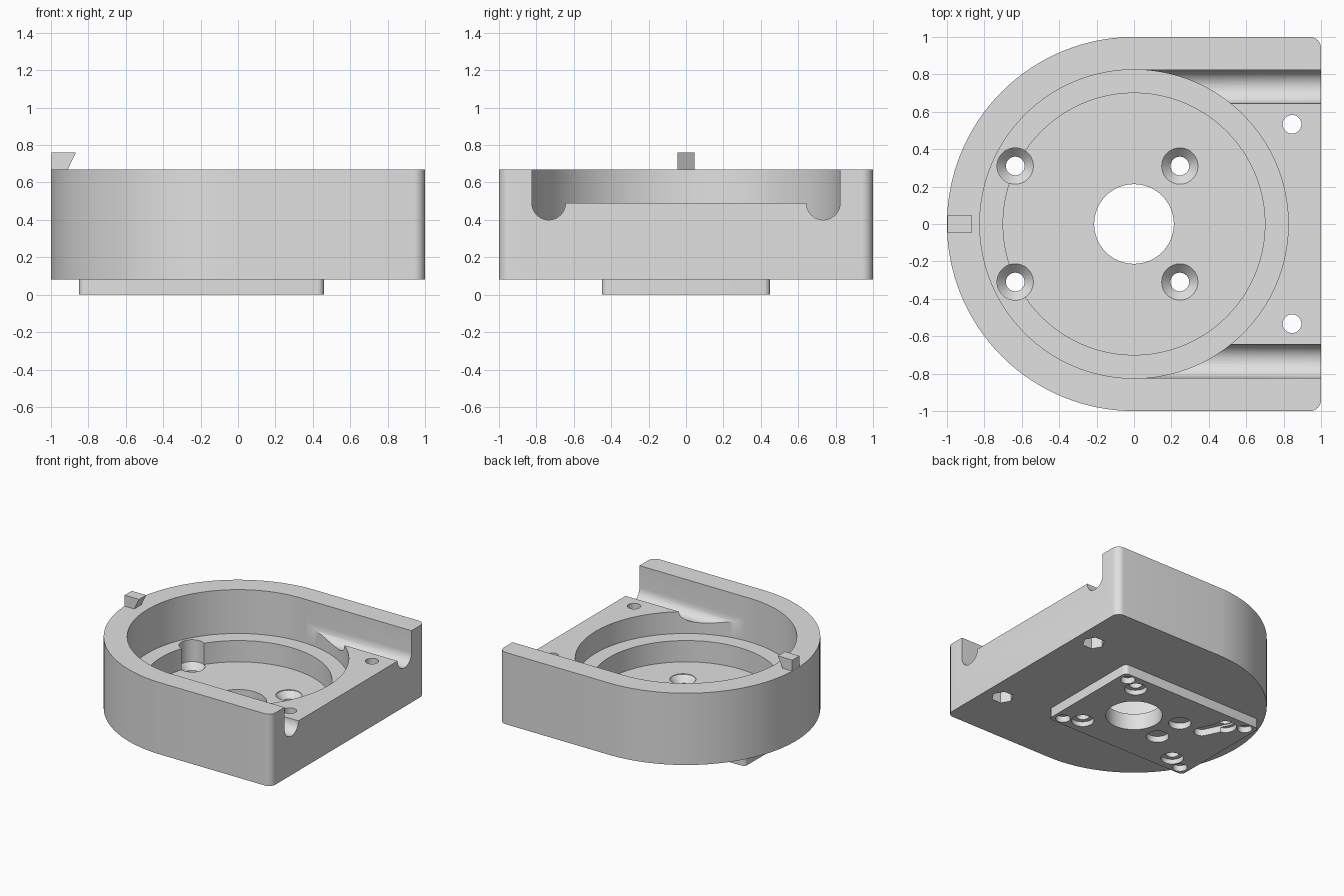
import bpy, bmesh
from math import sin, cos, pi, radians, atan2
from mathutils import Vector

cube = bpy.data.objects.get("Cube")
if cube:
    bpy.data.objects.remove(cube, do_unlink=True)

grey = bpy.data.materials.new("plain_grey")
grey.use_nodes = True
colour = (0.75, 0.75, 0.75, 1)
grey.diffuse_color = colour
grey.node_tree.nodes["Principled BSDF"].inputs["Base Color"].default_value = colour


def skin(name, rings):
    """Solid through a stack of equal rings, capped at both ends."""
    bm = bmesh.new()
    loops = [[bm.verts.new(p) for p in ring] for ring in rings]
    n = len(loops[0])
    for a, b in zip(loops, loops[1:]):
        for i in range(n):
            j = (i + 1) % n
            bm.faces.new((a[i], a[j], b[j], b[i]))
    bm.faces.new(loops[0][::-1])
    bm.faces.new(loops[-1])
    bmesh.ops.recalc_face_normals(bm, faces=bm.faces)
    mesh = bpy.data.meshes.new(name)
    bm.to_mesh(mesh)
    bm.free()
    obj = bpy.data.objects.new(name, mesh)
    bpy.context.scene.collection.objects.link(obj)
    return obj


def prism(name, outline, lo, hi, place=lambda u, v, h: (u, v, h)):
    return skin(name, [[place(u, v, h) for u, v in outline] for h in (lo, hi)])


def arc(cx, cy, r, start, end, steps):
    angles = [radians(start + (end - start) * i / steps) for i in range(steps + 1)]
    return [(cx + r * cos(t), cy + r * sin(t)) for t in angles]


def turned(name, x, y, profile, sides=48):
    """Round solid from (radius, height) pairs."""
    return skin(name, [[(x + r * cos(2 * pi * i / sides), y + r * sin(2 * pi * i / sides), z)
                        for i in range(sides)] for r, z in profile])


def hole(x, y, r, lo, hi, sides=48):
    return turned("hole_cutter", x, y, [(r, lo), (r, hi)], sides)


def combine(target, other, operation):
    mod = target.modifiers.new("combine", "BOOLEAN")
    mod.operation = operation
    mod.solver = "EXACT"
    mod.object = other
    bpy.context.view_layer.objects.active = target
    bpy.ops.object.modifier_apply(modifier=mod.name)
    bpy.data.objects.remove(other, do_unlink=True)


# D-shaped body with rounded square corners
R = 0.06
outline = (arc(0, 0, 1, 90, 270, 64)
           + arc(1 - R, R - 1, R, -90, 0, 8)
           + arc(1 - R, 1 - R, R, 0, 90, 8))
housing = prism("housing", outline, 0.08, 0.67)

# Mounting pad underneath
x0, x1, w, r = -0.85, 0.46, 0.45, 0.035
pad_outline = (arc(x1 - r, w - r, r, 0, 90, 6) + arc(x0 + r, w - r, r, 90, 180, 6)
               + arc(x0 + r, r - w, r, 180, 270, 6) + arc(x1 - r, r - w, r, 270, 360, 6))
combine(housing, prism("pad", pad_outline, 0, 0.1), "UNION")

cutters = []

# Stepped round cavity
cutters.append(hole(0, 0, 0.825, 0.31, 0.9, 128))
cutters.append(hole(0, 0, 0.70, 0.135, 0.5, 128))

# Open passage to the flat end, with a round-bottomed groove along each side
side, groove, floor = 0.824, 0.09, 0.49
passage = ([(-side, 0.9)]
           + arc(groove - side, floor, groove, 180, 360, 20)
           + arc(side - groove, floor, groove, 180, 360, 20)
           + [(side, 0.9)])
cutters.append(prism("passage", passage, 0.01, 1.2, lambda u, v, h: (h, u, v)))

# Central bore
cutters.append(hole(0, 0, 0.213, -0.1, 0.3, 64))

# Mirrored holes
for s in (-1, 1):
    # countersunk screw holes, recessed below
    for x in (-0.635, 0.245):
        cutters.append(turned("screw_cutter", x, s * 0.31,
                              [(0.085, -0.05), (0.085, 0.04), (0.05, 0.04),
                               (0.05, 0.08), (0.097, 0.13), (0.097, 0.5)]))
    # small blind holes in the pad corners
    for x in (-0.77, 0.38):
        cutters.append(hole(x, s * 0.38, 0.055, -0.05, 0.05))
    # larger blind holes in the pad
    cutters.append(hole(-0.34, s * 0.13, 0.085, -0.05, 0.05))
    # bolt holes with hexagonal nut pockets
    cutters.append(hole(0.845, s * 0.533, 0.05, 0, 0.6))
    cutters.append(hole(0.845, s * 0.533, 0.085, 0, 0.2, 6))

# Slanted blind slot in the pad
a, b = Vector((-0.55, 0.14)), Vector((-0.635, 0.32))
turn = math_angle = atan2(b.y - a.y, b.x - a.x) * 180 / pi
slot = (arc(b.x, b.y, 0.06, turn - 90, turn + 90, 12)
        + arc(a.x, a.y, 0.06, turn + 90, turn + 270, 12))
cutters.append(prism("slot", slot, -0.05, 0.055))

for cutter in cutters:
    combine(housing, cutter, "DIFFERENCE")

# Locating tab on the rim
tab = prism("locating_tab", [(-0.998, 0.66), (-0.915, 0.66), (-0.91, 0.67), (-0.867, 0.76), (-0.998, 0.76)],
            -0.046, 0.046, lambda u, v, h: (u, h, v))

for obj in (housing, tab):
    obj.data.materials.clear()
    obj.data.materials.append(grey)
    for face in obj.data.polygons:
        face.material_index = 0
    bpy.ops.object.select_all(action="DESELECT")
    obj.select_set(True)
    bpy.context.view_layer.objects.active = obj
    bpy.ops.object.shade_smooth_by_angle(angle=radians(30))
